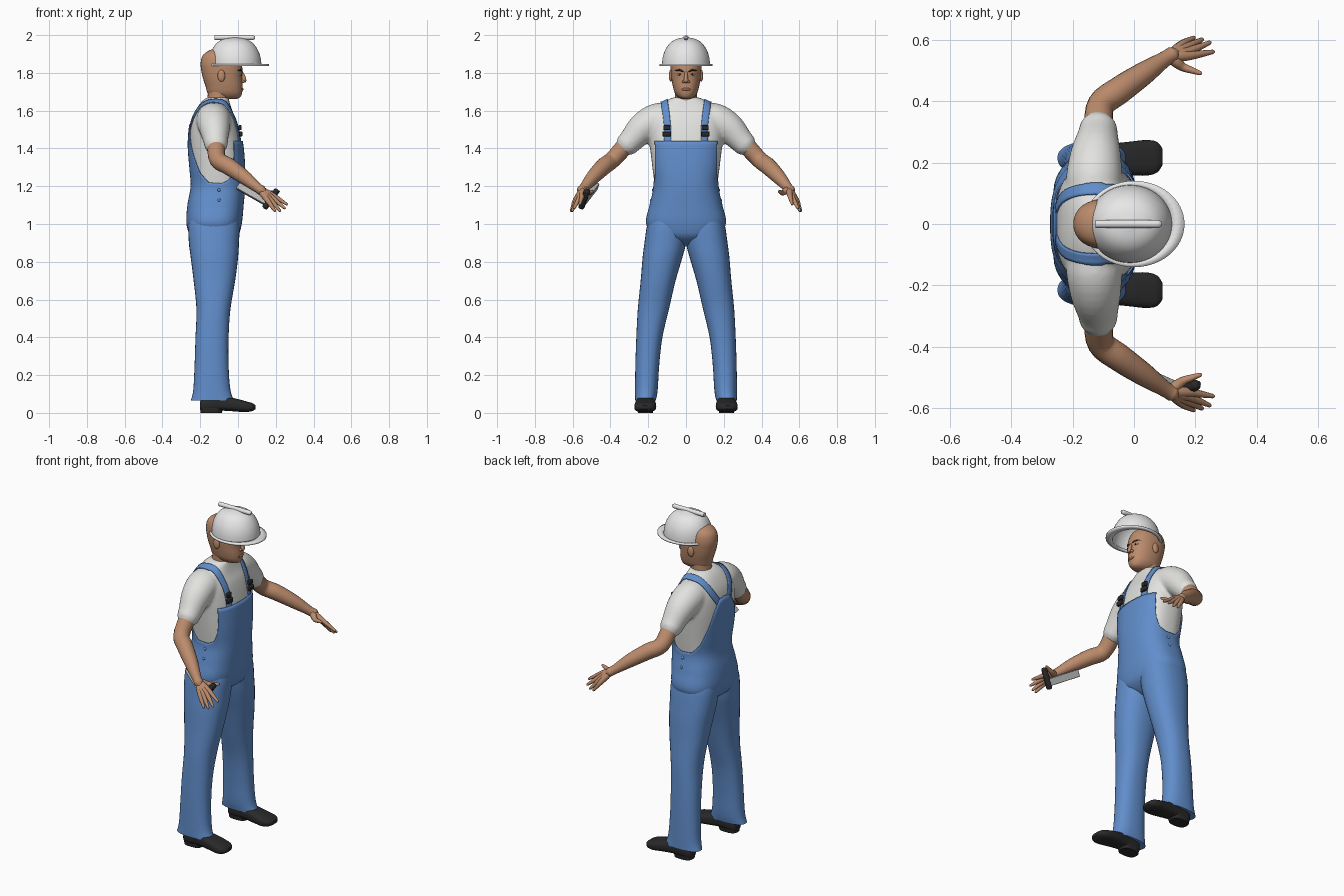
import bpy, bmesh, math
from mathutils import Vector

cube = bpy.data.objects.get("Cube")
if cube:
    bpy.data.objects.remove(cube)


def material(name, r, g, b, rough=0.7):
    m = bpy.data.materials.new(name)
    m.use_nodes = True
    m.diffuse_color = (r, g, b, 1)
    node = m.node_tree.nodes["Principled BSDF"]
    node.inputs["Base Color"].default_value = (r, g, b, 1)
    node.inputs["Roughness"].default_value = rough
    return m


BLUE = material("denim blue", .12, .27, .6)
WHITE = material("shirt white", .76, .76, .74)
SHELL = material("helmet white", .8, .8, .8)
SKIN = material("skin", .5, .26, .15)
BLACK = material("black leather", .022, .022, .022)
STEEL = material("steel grey", .45, .45, .45)
HAIR = material("dark brown", .04, .025, .02)
LIPS = material("lip", .36, .15, .1)


def make(name, verts, faces, mat, mirror=False, thick=0):
    mesh = bpy.data.meshes.new(name)
    mesh.from_pydata(verts, [], faces)
    bm = bmesh.new()
    bm.from_mesh(mesh)
    bmesh.ops.recalc_face_normals(bm, faces=bm.faces)
    bm.to_mesh(mesh)
    bm.free()
    mesh.materials.append(mat)
    ob = bpy.data.objects.new(name, mesh)
    bpy.context.collection.objects.link(ob)
    bpy.ops.object.select_all(action='DESELECT')
    ob.select_set(True)
    bpy.context.view_layer.objects.active = ob
    bpy.ops.object.shade_smooth_by_angle(angle=math.radians(50))
    if mirror:
        ob.modifiers.new("Mirror", 'MIRROR').use_axis = (False, True, False)
        ob.modifiers["Mirror"].use_mirror_merge = False
    if thick:
        mod = ob.modifiers.new("Solidify", 'SOLIDIFY')
        mod.thickness, mod.offset = thick, 0
    return ob


def skin_rings(name, rings, mat, caps=(True, True), closed=True, **kw):
    n = len(rings[0])
    verts = [tuple(p) for ring in rings for p in ring]
    faces = [(i * n + j, i * n + (j + 1) % n, (i + 1) * n + (j + 1) % n, (i + 1) * n + j)
             for i in range(len(rings) - 1) for j in range(n if closed else n - 1)]
    if caps[0]:
        faces.append(tuple(range(n)))
    if caps[1]:
        faces.append(tuple(range(len(verts) - n, len(verts))))
    return make(name, verts, faces, mat, **kw)


def spline(rows, i, t):
    """Smooth blend between rows i and i+1."""
    a, b, c, d = (rows[min(max(k, 0), len(rows) - 1)] for k in range(i - 1, i + 3))
    return [q + .5 * t * (r - p + t * (2 * p - 5 * q + 4 * r - s + t * (3 * (q - r) + s - p)))
            for p, q, r, s in zip(a, b, c, d)]


def refine(rows, steps=4):
    out = [spline(rows, i, k / steps) for i in range(len(rows) - 1) for k in range(steps)]
    return out + [list(rows[-1])]


def oval(a0, a1, b0, b1, ang, power):
    c, s = math.cos(ang), math.sin(ang)
    u = math.copysign(abs(c) ** (2 / power), c)
    v = math.copysign(abs(s) ** (2 / power), s)
    return (a0 + a1) / 2 + (a1 - a0) / 2 * u, (b0 + b1) / 2 + (b1 - b0) / 2 * v


def loft(name, rows, mat, along='z', power=2.3, n=32, **kw):
    rings = []
    for s, *box in refine(rows):
        pts = [oval(*box, math.tau * j / n, power) for j in range(n)]
        rings.append([(a, b, s) if along == 'z' else (s, a, b) for a, b in pts])
    return skin_rings(name, rings, mat, **kw)


def tube(name, pts, mat, n=16, **kw):
    """Round limb through (x, y, z, radius) points with a rounded tip."""
    rows = refine(pts)
    tip = (Vector(rows[-1][:3]) - Vector(rows[-2][:3])).normalized()
    r = rows[-1][3]
    for push, shrink in ((.5, .85), (.8, .5)):
        rows.append([*(Vector(rows[len(rows) - 1][:3]) + tip * r * push * .6), r * shrink])
    rings = []
    for i, row in enumerate(rows):
        d = Vector(rows[min(i + 1, len(rows) - 1)][:3]) - Vector(rows[max(i - 1, 0)][:3])
        q = d.to_track_quat('Z', 'Y')
        rings.append([Vector(row[:3]) + q @ Vector((math.cos(math.tau * j / n),
                      math.sin(math.tau * j / n), 0)) * row[3] for j in range(n)])
    return skin_rings(name, rings, mat, **kw)


def blob(name, loc, size, mat, **kw):
    bm = bmesh.new()
    bmesh.ops.create_uvsphere(bm, u_segments=16, v_segments=10, radius=1)
    verts = [tuple(l + c * s for l, c, s in zip(loc, v.co, size)) for v in bm.verts]
    faces = [tuple(v.index for v in f.verts) for f in bm.faces]
    bm.free()
    return make(name, verts, faces, mat, **kw)


def box(name, loc, size, mat, bevel=.004, axes=None, **kw):
    axes = axes or (Vector((1, 0, 0)), Vector((0, 1, 0)), Vector((0, 0, 1)))
    rings = [[Vector(loc) + sum((a * h / 2 * s for a, h, s in zip(axes, size, (sx, sy, sz))), Vector())
              for sx, sy in ((-1, -1), (1, -1), (1, 1), (-1, 1))] for sz in (-1, 1)]
    ob = skin_rings(name, rings, mat, **kw)
    mod = ob.modifiers.new("Bevel", 'BEVEL')
    mod.width, mod.segments = bevel, 2
    return ob


# Torso outline shared by shirt and overalls: height, back, front, half width
TORSO = [(z, xb, xf, -w, w) for z, xb, xf, w in (
    (.89, -.17, -.07, .03), (.93, -.24, -.01, .15), (1, -.265, .012, .203), (1.1, -.26, .022, .185),
    (1.2, -.243, .03, .165), (1.3, -.25, .03, .178), (1.4, -.258, .023, .19), (1.48, -.256, .01, .2),
    (1.55, -.245, -.008, .2), (1.6, -.225, -.03, .175), (1.645, -.195, -.045, .12), (1.67, -.165, -.05, .07))]

# Shirt: torso and sleeves fused into one soft surface
shirt = loft("shirt", TORSO[4:], WHITE, power=2.5, n=48)
sleeves = tube("sleeves", [(-.13, .08, 1.545, .09), (-.13, .15, 1.548, .092), (-.125, .225, 1.51, .083),
                           (-.118, .29, 1.443, .066), (-.117, .315, 1.417, .062)], WHITE, n=24)
half = sleeves.data
twin = half.copy()
for v in twin.vertices:
    v.co.y *= -1
twin.flip_normals()
bm = bmesh.new()
for mesh in (shirt.data, half, twin):
    bm.from_mesh(mesh)
bm.to_mesh(shirt.data)
bm.free()
bpy.data.objects.remove(sleeves)
fuse = shirt.modifiers.new("Remesh", 'REMESH')
fuse.mode, fuse.voxel_size, fuse.use_smooth_shade = 'VOXEL', .009, True
soft = shirt.modifiers.new("Smooth", 'SMOOTH')
soft.iterations = 5

# Overalls: bib, low sides and pointed back, by top height against angle from front
EDGE = [(0, 1.44), (51, 1.44), (54, 1.37), (59, 1.29), (70, 1.235), (85, 1.215), (105, 1.22),
        (125, 1.27), (142, 1.36), (158, 1.46), (170, 1.52), (180, 1.53)]


def bib_top(ang):
    a = abs((math.degrees(ang) + 180) % 360 - 180)
    for (a0, z0), (a1, z1) in zip(EDGE, EDGE[1:]):
        if a <= a1 + 1e-6:
            return z0 + (z1 - z0) * (a - a0) / (a1 - a0)
    return EDGE[-1][1]


def torso_point(ang, z, grow):
    i = max(k for k in range(len(TORSO) - 1) if TORSO[k][0] <= z + 1e-6)
    t = (z - TORSO[i][0]) / (TORSO[i + 1][0] - TORSO[i][0])
    _, xb, xf, y0, y1 = spline(TORSO, i, t)
    return (*oval(xb - grow, xf + grow, y0 - grow, y1 + grow, ang, 2.5), z)


N, ROWS, low = 120, 26, TORSO[0][0]
rings = [[torso_point(math.tau * j / N, low + (bib_top(math.tau * j / N) - low) * i / ROWS, .005)
          for j in range(N)] for i in range(ROWS + 1)]
skin_rings("overalls_bib", rings, BLUE, caps=(True, False), thick=.006)
loft("trouser_legs", [
    (.065, -.25, -.02, .16, .27), (.12, -.237, -.04, .15, .27), (.25, -.23, -.05, .142, .268),
    (.4, -.225, -.05, .125, .263), (.55, -.22, -.04, .09, .255), (.7, -.235, -.015, .055, .24),
    (.82, -.25, 0, .02, .23), (.9, -.26, .005, 0, .22), (1, -.262, .008, -.01, .205),
    (1.08, -.24, -.01, .02, .18)], BLUE, mirror=True)

# Shoulder straps wrapped over the shirt
path = [Vector(p) for p in refine([
    (.02, .1, 1.43), (.012, .1, 1.5), (-.01, .108, 1.58), (-.06, .118, 1.645), (-.11, .12, 1.665),
    (-.17, .112, 1.645), (-.23, .085, 1.57), (-.265, .045, 1.5), (-.27, .02, 1.45)], 5)]
strips = []
for i, p in enumerate(path):
    along = path[min(i + 1, len(path) - 1)] - path[max(i - 1, 0)]
    side = along.cross(p - Vector((-.12, .07, 1.5))).normalized()
    strips.append([p + side * .019 * k / 2 for k in range(-2, 3)])
straps = skin_rings("shoulder_straps", strips, BLUE, caps=(False, False), closed=False)
wrap = straps.modifiers.new("Shrinkwrap", 'SHRINKWRAP')
wrap.target, wrap.offset, wrap.wrap_mode = shirt, .006, 'ABOVE_SURFACE'
straps.modifiers.new("Mirror", 'MIRROR').use_axis = (False, True, False)
straps.modifiers.new("Solidify", 'SOLIDIFY').thickness = .006

# Buckles and hip buttons
box("buckles", (.014, .102, 1.477), (.018, .046, .026), BLACK, mirror=True)
box("buckle_clips", (.01, .102, 1.51), (.018, .034, .026), BLACK, mirror=True)
for x, z in ((-.1, 1.125), (-.1, 1.18)):
    blob("hip_buttons", (x, .184 if z < 1.15 else .174, z), (.009, .007, .009), BLUE, mirror=True)

# Shoes
loft("shoes", [(-.2, .19, .24, .015, .06), (-.18, .176, .253, .006, .08), (-.1, .17, .26, .012, .092),
               (-.02, .16, .268, .008, .078), (.04, .158, .274, .004, .062),
               (.075, .168, .268, .01, .052), (.093, .192, .246, .02, .04)],
     BLACK, along='x', power=2.9, mirror=True)
loft("shoe_heels", [(0, -.198, -.085, .175, .255), (.025, -.2, -.08, .172, .258)], BLACK, power=2.8, mirror=True)

# Arms and hands
tube("arms", [(-.12, .24, 1.5, .046), (-.116, .32, 1.415, .047), (-.107, .39, 1.34, .045),
              (-.05, .435, 1.305, .045), (.03, .49, 1.25, .038), (.1, .538, 1.195, .026),
              (.125, .553, 1.178, .026)], SKIN, n=20, mirror=True)
wrist = Vector((.115, .546, 1.185))
for name, knuckle, tip in (("index", (.188, .55, 1.15), (.258, .562, 1.105)),
                           ("middle", (.183, .565, 1.138), (.247, .592, 1.084)),
                           ("ring", (.173, .578, 1.127), (.222, .602, 1.07)),
                           ("little", (.16, .588, 1.12), (.195, .608, 1.07)),
                           ("thumb", (.16, .512, 1.165), (.216, .492, 1.172))):
    k, t = Vector(knuckle), Vector(tip)
    tube(name + "_fingers", [(*wrist, .017), (*wrist.lerp(k, .5), .018), (*k, .014),
                             (*k.lerp(t, .55), .0105), (*t, .007)], SKIN, n=10, mirror=True)

# Hand tool: dark grip with a steel block set across it
grip0, grip1 = Vector((.14, -.555, 1.085)), Vector((.208, -.523, 1.18))
up = (grip1 - grip0).normalized()
out = Vector((-.16, .08, .11))
out = (out - up * out.dot(up)).normalized()
wide = up.cross(out)
box("tool_grip", (grip0 + grip1) / 2, (.032, .03, .125), BLACK, .01, (wide, out, up))
box("tool_block", grip0.lerp(grip1, .3) + out * .1, (.028, .19, .042), STEEL, .003, (wide, out, up))

# Neck, head, ears and face
tube("neck", [(-.11, 0, 1.6, .064), (-.105, 0, 1.65, .058), (-.1, 0, 1.72, .058)], SKIN, n=24)
loft("head", [(z, xb, xf, -w, w) for z, xb, xf, w in (
    (1.662, -.1, -.005, .022), (1.672, -.14, .013, .042), (1.695, -.162, .022, .06),
    (1.73, -.172, .024, .07), (1.77, -.185, .022, .077), (1.81, -.194, .024, .081),
    (1.85, -.198, .018, .082), (1.89, -.188, 0, .074), (1.915, -.16, -.03, .055),
    (1.93, -.12, -.07, .02))], SKIN, power=2.2)
blob("ears", (-.088, .08, 1.785), (.02, .011, .032), SKIN, mirror=True)
tube("nose", [(.018, 0, 1.805, .007), (.029, 0, 1.78, .01), (.032, 0, 1.758, .013)], SKIN)
blob("nostrils", (.026, .013, 1.754), (.01, .008, .008), SKIN, mirror=True)
blob("eyes", (.008, .034, 1.792), (.011, .014, .0055), SHELL, mirror=True)
blob("pupils", (.016, .033, 1.792), (.005, .006, .005), HAIR, mirror=True)
tube("eyebrows", [(.022, .014, 1.806, .004), (.015, .034, 1.815, .005), (-.004, .056, 1.812, .003)],
     HAIR, n=8, mirror=True)
blob("lips", (.02, 0, 1.713), (.009, .024, .008), LIPS)

# Hard hat: shell, brim and crest
loft("helmet_dome", [(z, xb, xf, -w, w) for z, xb, xf, w in (
    (1.84, -.147, .122, .125), (1.88, -.145, .117, .121), (1.92, -.135, .103, .108),
    (1.955, -.112, .078, .084), (1.975, -.08, .045, .054), (1.985, -.03, 0, .015))],
     SHELL, power=2, n=48, caps=(False, True), thick=.005)
brim = [[(*oval(xb, xf, -w, w, math.tau * j / 48, 2), 1.841) for j in range(48)]
        for xb, xf, w in ((-.145, .12, .122), (-.165, .165, .141))]
skin_rings("helmet_brim", brim, SHELL, caps=(False, False), thick=.01)
tube("helmet_crest", [(-.125, 0, 1.987, .013), (-.02, 0, 1.987, .013), (.08, 0, 1.987, .013)], SHELL)
